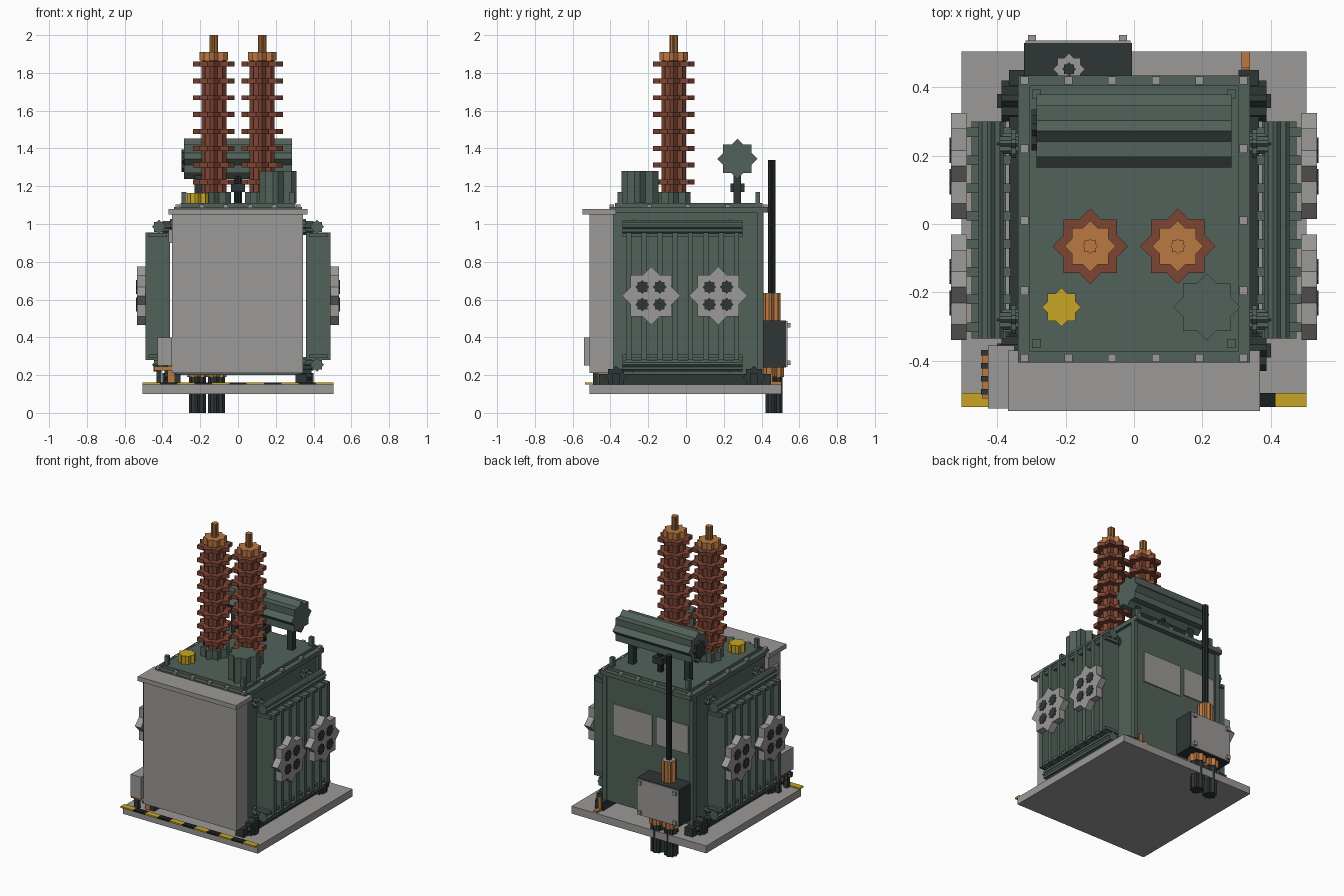
import bpy, bmesh, math
from mathutils import Matrix

# Palette (linear diffuse values)
def mat(name, r, g, b):
    m = bpy.data.materials.new(name)
    m.diffuse_color = (r, g, b, 1)
    return m

GREY = mat("light grey", 0.33, 0.32, 0.31)
GREEN = mat("grey green", 0.085, 0.122, 0.102)
DARK = mat("dark slate", 0.027, 0.037, 0.036)
BROWN = mat("brown porcelain", 0.20, 0.058, 0.032)
COPPER = mat("copper", 0.48, 0.19, 0.055)
YELLOW = mat("safety yellow", 0.58, 0.38, 0.018)
BLACK = mat("black", 0.012, 0.014, 0.014)


def finish(name, bm, m):
    bmesh.ops.recalc_face_normals(bm, faces=bm.faces)
    me = bpy.data.meshes.new(name)
    bm.to_mesh(me)
    bm.free()
    me.materials.append(m)
    ob = bpy.data.objects.new(name, me)
    bpy.context.collection.objects.link(ob)
    return ob


def box(name, m, x0, x1, y0, y1, z0, z1):
    """Axis-aligned box from its limits."""
    bm = bmesh.new()
    bmesh.ops.create_cube(bm, size=1)
    for v in bm.verts:
        v.co = ((x0 + x1) / 2 + v.co.x * (x1 - x0),
                (y0 + y1) / 2 + v.co.y * (y1 - y0),
                (z0 + z1) / 2 + v.co.z * (z1 - z0))
    return finish(name, bm, m)


def star(name, m, r, a, b, u, v, axis='Z'):
    """Eight-pointed prism from a to b on an axis; u, v centre it on the others."""
    bm = bmesh.new()
    ring = []
    for i in range(16):
        rad = r if i % 2 == 0 else r * 0.765
        t = math.pi * i / 8
        ring.append(bm.verts.new((rad * math.cos(t), rad * math.sin(t), 0)))
    face = bm.faces.new(ring)
    ext = bmesh.ops.extrude_face_region(bm, geom=[face])
    for g in ext['geom']:
        if isinstance(g, bmesh.types.BMVert):
            g.co.z = b - a
    for w in bm.verts:
        p, q, h = w.co.x + u, w.co.y + v, w.co.z + a
        w.co = {'Z': (p, q, h), 'X': (h, p, q), 'Y': (p, h, q)}[axis]
    return finish(name, bm, m)


# Base slab and hazard strip
box("base_slab", GREY, -0.505, 0.505, -0.51, 0.505, 0.10, 0.15)
w = 1.01 / 11
for i in range(11):
    x = -0.505 + i * w
    box("hazard_strip", BLACK if i % 2 else YELLOW, x, x + w, -0.535, -0.495, 0.15, 0.16)

# Tank, flange, lid
box("tank", GREEN, -0.32, 0.32, -0.39, 0.40, 0.20, 1.07)
box("tank_flange", GREEN, -0.34, 0.34, -0.405, 0.435, 1.06, 1.09)
box("lid", GREEN, -0.305, 0.305, -0.375, 0.405, 1.09, 1.11)
bolts = [(x, y) for x in (-0.32, -0.192, -0.064, 0.064, 0.192, 0.32) for y in (-0.392, 0.42)]
bolts += [(x, y) for x in (-0.32, 0.32) for y in (-0.195, 0.01, 0.22)]
for x, y in bolts:
    box("flange_bolt", GREY, x - .012, x + .012, y - .012, y + .012, 1.08, 1.104)
for x in (-0.285, 0.285):
    for y in (-0.35, 0.38):
        box("lifting_lug", GREEN, x - .013, x + .013, y - .013, y + .013, 1.10, 1.17)

# Front cabinet, its roof, side box and hinge
box("cabinet", GREY, -0.35, 0.345, -0.51, -0.385, 0.21, 1.05)
box("cabinet_roof", GREY, -0.368, 0.368, -0.547, -0.37, 1.05, 1.08)
box("side_box", GREY, -0.427, -0.35, -0.54, -0.355, 0.25, 0.40)
box("cabinet_hinge", GREY, -0.368, -0.35, -0.47, -0.43, 0.90, 0.97)

# Side assemblies: skid, wheels, radiator, fans
for s in (-1, 1):
    def sbox(name, m, x0, x1, *rest):
        return box(name, m, min(s * x0, s * x1), max(s * x0, s * x1), *rest)

    def sstar(name, m, r, x0, x1, y, z):
        return star(name, m, r, min(s * x0, s * x1), max(s * x0, s * x1), y, z, 'X')

    sbox("skid_rail", DARK, 0.305, 0.365, -0.46, 0.45, 0.15, 0.205)
    for y in (-0.37, 0.36):
        sstar("skid_wheel", DARK, 0.06, 0.33, 0.388, y, 0.19)
        sbox("wheel_stop", DARK, 0.365, 0.40, y - .02, y + .02, 0.15, 0.21)
    sbox("tank_corner_angle", GREEN, 0.31, 0.34, 0.375, 0.41, 0.20, 1.06)
    for z in (0.255, 0.985):
        star("radiator_header", GREEN, 0.037, -0.335, 0.30, s * 0.418, z, 'Y')
        for y in (-0.28, 0.235):
            sstar("radiator_pipe", GREEN, 0.03, 0.31, 0.40, y, z)
            sstar("pipe_collar", GREEN, 0.042, 0.345, 0.36, y, z)
    for z in (0.29, 0.93):
        sbox("fin_tie_bar", GREEN, 0.375, 0.475, -0.335, 0.30, z, z + 0.02)
    for i in range(8):
        y = -0.302 + i * 0.0814
        sbox("radiator_fin", GREEN, 0.36, 0.49, y - .014, y + .014, 0.28, 0.955)
    for y in (-0.185, 0.17):
        sstar("fan_frame", GREY, 0.155, 0.49, 0.535, y, 0.62)
        for dy in (-0.046, 0.046):
            for dz in (-0.046, 0.046):
                sstar("fan_opening", DARK, 0.037, 0.533, 0.54, y + dy, 0.62 + dz)

# High-voltage bushings
for x in (-0.128, 0.128):
    y = -0.065
    star("bushing_base", GREEN, 0.09, 1.11, 1.17, x, y)
    star("bushing_core", BROWN, 0.066, 1.17, 1.87, x, y)
    for i in range(8):
        z = 1.222 + i * 0.0893
        star("bushing_shed", BROWN, 0.11, z - .013, z + .013, x, y)
    star("bushing_cap", COPPER, 0.075, 1.865, 1.91, x, y)
    star("bushing_terminal", COPPER, 0.023, 1.90, 2.0, x, y)

# Lid fittings
star("relief_valve", YELLOW, 0.057, 1.11, 1.165, -0.212, -0.243)
star("lid_turret", GREEN, 0.098, 1.11, 1.28, 0.213, -0.243)

# Conservator drum with supports, gauge and relay
star("conservator", GREEN, 0.107, -0.285, 0.285, 0.272, 1.345, 'X')
star("level_gauge", DARK, 0.06, -0.30, -0.285, 0.275, 1.335, 'X')
for x in (-0.21, 0.21):
    box("conservator_post", DARK, x - .02, x + .02, 0.252, 0.292, 1.11, 1.28)
star("relay_pipe", DARK, 0.02, 1.11, 1.27, 0, 0.272)
box("relay_body", DARK, -0.036, 0.036, 0.235, 0.309, 1.17, 1.215)

# Rear nameplates
box("rear_plate_large", GREY, -0.03, 0.26, 0.40, 0.408, 0.66, 0.87)
box("rear_plate_small", GREY, -0.30, -0.06, 0.40, 0.408, 0.68, 0.87)

# Rear terminal box with conduit, glands and cables
box("terminal_box", DARK, -0.322, -0.006, 0.40, 0.53, 0.24, 0.49)
box("terminal_door", GREY, -0.318, -0.010, 0.53, 0.537, 0.244, 0.486)
for x in (-0.298, -0.032):
    for z in (0.265, 0.465):
        box("door_bolt", GREY, x - .012, x + .012, 0.535, 0.553, z - .012, z + .012)
star("conduit_gland", COPPER, 0.047, 0.49, 0.63, -0.19, 0.453)
star("gland_cap", GREY, 0.047, 0.63, 0.634, -0.19, 0.453)
star("conduit", DARK, 0.02, 0.63, 1.34, -0.19, 0.453)
for x in (-0.215, -0.115):
    star("cable_gland", COPPER, 0.055, 0.19, 0.24, x, 0.465)
    star("cable", DARK, 0.045, 0.0, 0.20, x, 0.465)

# Earthing straps and busbar
box("rear_earth_strap", COPPER, 0.315, 0.34, 0.40, 0.505, 0.15, 0.165)
box("rear_earth_riser", COPPER, 0.315, 0.34, 0.45, 0.458, 0.15, 0.24)
box("front_earth_strap", COPPER, -0.372, -0.335, -0.465, -0.40, 0.15, 0.25)
box("earth_busbar", COPPER, -0.445, -0.35, -0.51, -0.375, 0.225, 0.245)
for i in range(4):
    y = -0.49 + i * 0.038
    box("busbar_clamp", DARK, -0.448, -0.42, y - .008, y + .008, 0.22, 0.255)
for y in (-0.48, -0.39):
    box("busbar_post", DARK, -0.432, -0.405, y - .013, y + .013, 0.15, 0.225)
